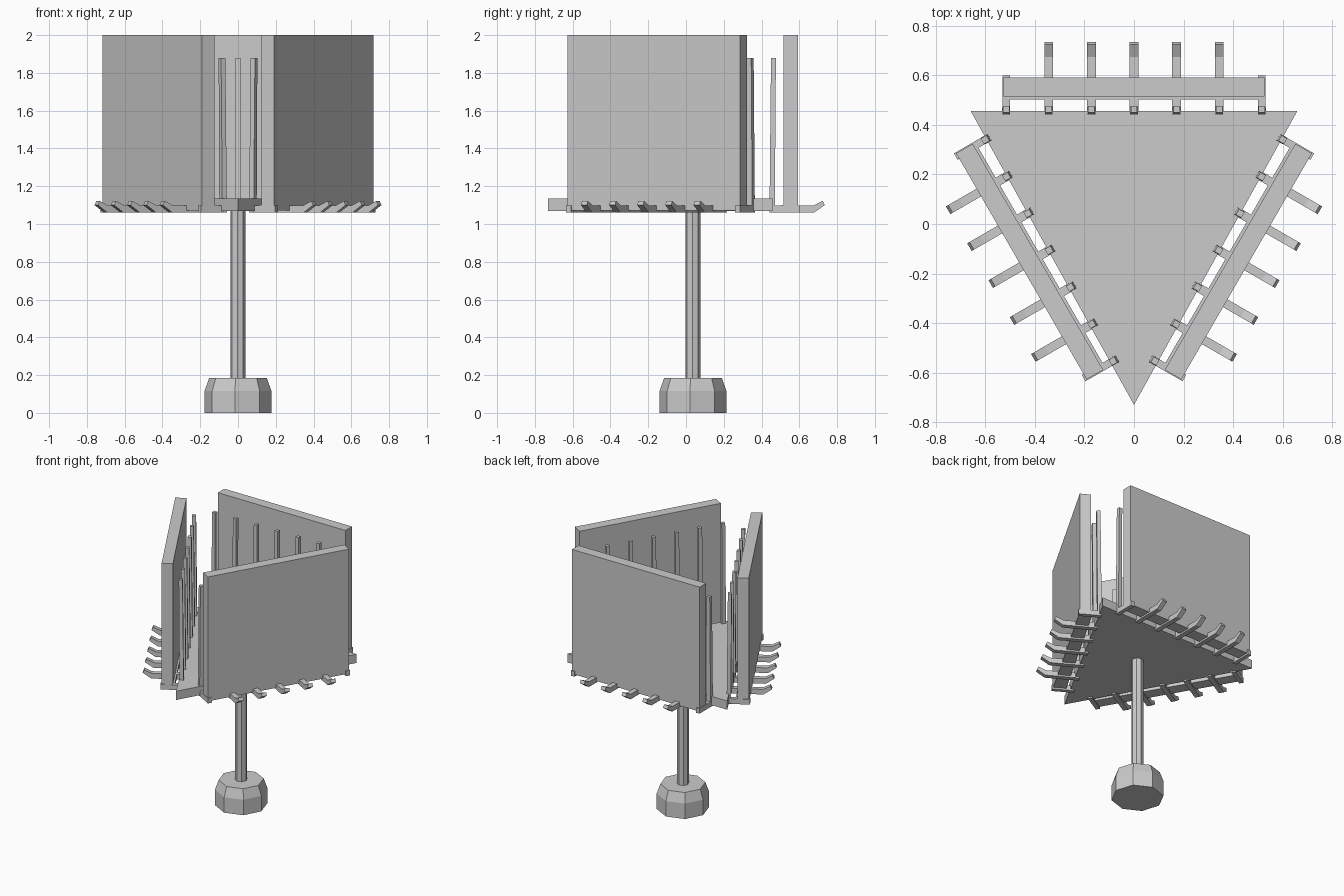
import bpy, bmesh, math
from mathutils import Matrix, Vector

cube = bpy.data.objects.get("Cube")
if cube:
    bpy.data.objects.remove(cube, do_unlink=True)

grey = bpy.data.materials.new("plain_grey")
grey.use_nodes = True
grey.diffuse_color = (0.6, 0.6, 0.6, 1)
grey.node_tree.nodes["Principled BSDF"].inputs["Base Color"].default_value = (0.6, 0.6, 0.6, 1)


def loft(name, rings, matrix=Matrix()):
    """Join equal-length rings of points into a closed, flat-shaded solid."""
    bm = bmesh.new()
    loops = [[bm.verts.new(p) for p in ring] for ring in rings]
    n = len(loops[0])
    for a, b in zip(loops, loops[1:]):
        for i in range(n):
            j = (i + 1) % n
            bm.faces.new((a[i], a[j], b[j], b[i]))
    bm.faces.new(loops[0][::-1])
    bm.faces.new(loops[-1])
    bmesh.ops.recalc_face_normals(bm, faces=bm.faces)
    mesh = bpy.data.meshes.new(name)
    bm.to_mesh(mesh)
    bm.free()
    mesh.materials.append(grey)
    obj = bpy.data.objects.new(name, mesh)
    obj.matrix_world = matrix
    bpy.context.collection.objects.link(obj)
    return obj


def rect(x, half, y0, y1, z):
    return [(x - half, y0, z), (x + half, y0, z), (x + half, y1, z), (x - half, y1, z)]


def side_profile(name, outline, x, half, matrix):
    """Extrude a y-z outline across x."""
    loft(name, [[(x + s * half, y, z) for y, z in outline] for s in (-1, 1)], matrix)


def octagon(radius, z):
    turn = math.radians(-5)
    return [(radius * math.cos(turn + k * math.pi / 4),
             0.037 + radius * math.sin(turn + k * math.pi / 4), z) for k in range(8)]


# Footing, pole and triangular deck
loft("footing", [octagon(0.178, 0), octagon(0.178, 0.115), octagon(0.153, 0.186)])
loft("pole", [octagon(0.041, 0.18), octagon(0.041, 1.08)])
deck = [(-0.66, 0.457), (0, -0.73), (0.66, 0.457)]
loft("deck", [[(x, y, z) for x, y in deck] for z in (1.07, 1.135)])

# Bracket outlines, with y pointing outward from the board face
short_arm = [(-0.146, 1.06), (0.008, 1.06), (0.008, 1.098), (-0.146, 1.098)]
lamp_arm = [(-0.146, 1.06), (0.085, 1.06), (0.143, 1.10),
            (0.132, 1.122), (0.082, 1.098), (-0.146, 1.098)]

# Three boards, each with a ledge, posts and lamp arms
sides = {"back": (0, 0.592, 0), "left": (0.4545, -0.171, -120), "right": (-0.4545, -0.171, 120)}
for side, (px, py, angle) in sides.items():
    m = Matrix.Translation(Vector((px, py, 0))) @ Matrix.Rotation(math.radians(angle), 4, "Z")
    loft(side + "_board", [rect(0, 0.527, -0.077, 0, z) for z in (1.098, 2)], m)
    loft(side + "_ledge", [rect(0, 0.527, -0.089, 0, z) for z in (1.072, 1.1)], m)
    for i in range(-3, 4):
        x = i * 0.172
        loft(f"{side}_post_{i + 4}",
             [rect(x, 0.016, -0.15, -0.122, 1.06), rect(x, 0.013, -0.142, -0.116, 1.88)], m)
        end = abs(i) == 3
        side_profile(f"{side}_{'end' if end else 'lamp'}_arm_{i + 4}",
                     short_arm if end else lamp_arm, x, 0.015 if end else 0.018, m)
